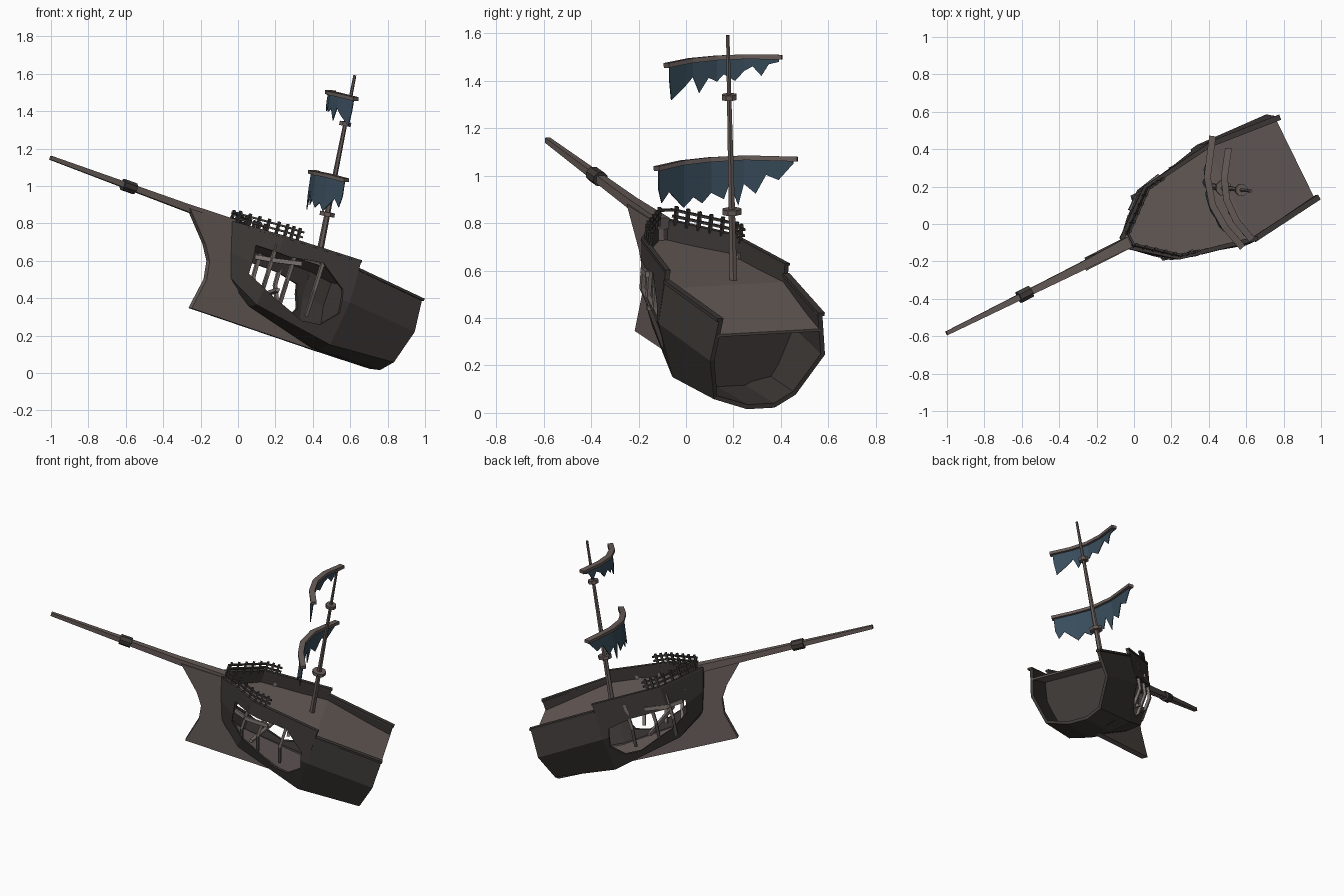
import bpy, bmesh
from math import radians, cos, sin, pi
from mathutils import Matrix, Vector

cube = bpy.data.objects.get("Cube")
if cube:
    bpy.data.objects.remove(cube, do_unlink=True)

# Ship frame: x runs aft, y across, z up the mast; the wreck is turned, pitched and rolled
SHIP = (Matrix.Rotation(radians(27), 4, 'Z') @ Matrix.Rotation(radians(17), 4, 'Y')
        @ Matrix.Rotation(radians(3), 4, 'X') @ Matrix.Translation((0, -0.048, 0)))
WORLD = Matrix.Identity(4)


def material(name, color):
    m = bpy.data.materials.new(name)
    m.use_nodes = True
    m.diffuse_color = (*color, 1)
    m.node_tree.nodes["Principled BSDF"].inputs["Base Color"].default_value = (*color, 1)
    return m


HULL = material("dark tarred wood", (0.047, 0.041, 0.038))
WOOD = material("weathered wood", (0.135, 0.108, 0.099))
PALE = material("pale bare wood", (0.2, 0.168, 0.155))
CLOTH = material("slate blue cloth", (0.04, 0.073, 0.105))


def build(name, verts, faces, mat, frame=SHIP):
    bm = bmesh.new()
    vs = [bm.verts.new(frame @ Vector(v)) for v in verts]
    for f in faces:
        bm.faces.new([vs[i] for i in f])
    bmesh.ops.recalc_face_normals(bm, faces=bm.faces)
    me = bpy.data.meshes.new(name)
    bm.to_mesh(me)
    bm.free()
    me.materials.append(mat)
    ob = bpy.data.objects.new(name, me)
    bpy.context.collection.objects.link(ob)
    return ob


def apply(ob, kind, **settings):
    mod = ob.modifiers.new(kind.lower(), kind)
    for k, v in settings.items():
        setattr(mod, k, v)
    bpy.context.view_layer.objects.active = ob
    bpy.ops.object.modifier_apply(modifier=mod.name)


def sweep(name, path, sizes, mat, sides=4, frame=SHIP):
    """Bar along a path; sizes holds (half width, half height) for each point."""
    path = [Vector(p) for p in path]
    if isinstance(sizes, tuple):
        sizes = [sizes] * len(path)
    n, verts, faces = len(path), [], []
    for i, p in enumerate(path):
        t = (path[min(i + 1, n - 1)] - path[max(i - 1, 0)]).normalized()
        side = t.cross(Vector((0, 0, 1)) if abs(t.z) < 0.85 else Vector((1, 0, 0))).normalized()
        top = side.cross(t)
        k = 1 / cos(pi / sides)
        for j in range(sides):
            a = 2 * pi * (j + 0.5) / sides
            verts.append(p + side * cos(a) * k * sizes[i][0] + top * sin(a) * k * sizes[i][1])
    for i in range(n - 1):
        for j in range(sides):
            b, q = i * sides, (j + 1) % sides
            faces.append((b + j, b + q, b + sides + q, b + sides + j))
    faces += [tuple(range(sides)), tuple(range((n - 1) * sides, n * sides))]
    return build(name, verts, faces, mat, frame)


def prism(name, outline, y0, y1, mat):
    n = len(outline)
    verts = [(x, y, z) for y in (y0, y1) for x, z in outline]
    faces = [(i, (i + 1) % n, n + (i + 1) % n, n + i) for i in range(n)]
    return build(name, verts, faces + [tuple(range(n)), tuple(range(n, 2 * n))], mat)


# Hull cross-sections: rail, bulge, chine, bottom as (x, half width, z, sideways shift)
STEM = [(-0.335, 0.03, 0.75, 0.02), (-0.29, 0.026, 0.6, 0.015),
        (-0.245, 0.022, 0.47, 0.01), (-0.225, 0.012, 0.44, 0)]
BOW = [(-0.085, 0.216, 0.75, 0.025), (-0.085, 0.2, 0.54, 0.025),
       (-0.085, 0.115, 0.365, 0.01), (-0.085, 0.03, 0.352, 0)]
WAIST = [(0.35, 0.289, 0.75, 0), (0.35, 0.3, 0.52, 0), (0.35, 0.212, 0.279, 0), (0.35, 0.07, 0.247, 0)]
STEP = [(0.35, 0.289, 0.705, 0)] + WAIST[1:]
STERN = [(0.785, 0.242, 0.667, 0.003), (0.785, 0.27, 0.486, 0.005),
         (0.745, 0.192, 0.302, -0.018), (0.755, 0.065, 0.253, 0.01)]


def lean(x):
    """Sideways drift of the bow."""
    return 0.025 * max(0, min(1, (0.35 - x) / 0.43))


def ring(section):
    return ([(x, d - y, z) for x, y, z, d in section]
            + [(x, d + y, z) for x, y, z, d in reversed(section)])


def loft(name, sections, closed_front):
    verts = [v for s in sections for v in ring(s)]
    faces = [(8 * r + i, 8 * r + i + 1, 8 * r + i + 9, 8 * r + i + 8)
             for r in range(len(sections) - 1) for i in range(7)]
    if closed_front:
        faces += [(i, i + 1, 6 - i, 7 - i) for i in range(3)]
    ob = build(name, verts, faces, HULL)
    apply(ob, 'SOLIDIFY', thickness=0.02, offset=-1)
    return ob


fore_hull = loft("fore_hull", [STEM, BOW, WAIST], True)
aft_hull = loft("aft_hull", [STEP, STERN], False)

# Broken holes in both sides of the fore hull
HOLE = [(-0.19, 0.665), (-0.02, 0.655), (0.157, 0.68), (0.295, 0.575), (0.325, 0.45),
        (0.26, 0.365), (0.165, 0.355), (-0.06, 0.445), (-0.17, 0.51)]
for side, cap in ((-1, 1), (1, 0.6)):
    cutter = prism("hole_cutter", [(x, min(z, cap)) for x, z in HOLE], side * 0.06, side * 0.6, HULL)
    cutter.hide_render = True
    apply(fore_hull, 'BOOLEAN', operation='DIFFERENCE', object=cutter, solver='EXACT')
    bpy.data.objects.remove(cutter, do_unlink=True)

# Bulkhead closing the open stern cavity
mid = [tuple(Vector(a).lerp(Vector(b), 0.3)) for a, b in zip(STEP, STERN)]
mid = [(mid[0][0], y - 0.008, min(z, 0.64), d) for x, y, z, d in mid]
build("stern_bulkhead", ring(mid), [tuple(range(8))], HULL)


# Deck and lower floor
def planking(name, rows, mat):
    verts = [(x, s * y + lean(x), z) for x, y, z in rows for s in (-1, 1)]
    faces = [(2 * i, 2 * i + 1, 2 * i + 3, 2 * i + 2) for i in range(len(rows) - 1)]
    ob = build(name, verts, faces, mat)
    apply(ob, 'SOLIDIFY', thickness=0.012, offset=0)


planking("deck", [(-0.3, 0.02, 0.668), (-0.085, 0.2, 0.668), (0.35, 0.28, 0.668),
                  (0.785, 0.24, 0.596)], WOOD)
planking("lower_floor", [(-0.15, 0.03, 0.41), (-0.08, 0.07, 0.385), (0.35, 0.17, 0.29),
                         (0.47, 0.17, 0.29)], WOOD)

# Keel fin and stem post
prism("keel_fin", [(-0.583, 0.745), (-0.434, 0.59), (-0.383, 0.511), (-0.369, 0.414),
                   (-0.406, 0.241), (0.4, 0.243), (0.34, 0.262), (-0.1, 0.37),
                   (-0.22, 0.45), (-0.315, 0.75)], -0.02, 0.02, WOOD)

# Bowsprit and its band
sweep("bowsprit", [(-1.444, 0.022, 0.764), (-0.6, 0.012, 0.747), (-0.3, 0.012, 0.745)],
      [(0.011, 0.011), (0.022, 0.02), (0.03, 0.025)], WOOD)
sweep("bowsprit_band", [(-0.99, 0.017, 0.754), (-0.915, 0.017, 0.753)], (0.032, 0.03), HULL, 8)

# Rail caps, bow railings and exposed frames, repeated on each side
for s, tag in ((-1, "near"), (1, "far")):
    def m(points):
        return [(x, s * y + lean(x), z) for x, y, z in points]

    sweep(tag + "_fore_cap", m([(-0.33, 0.02, 0.75), (-0.085, 0.207, 0.75), (0.355, 0.281, 0.75)]),
          (0.012, 0.006), HULL)
    sweep(tag + "_aft_cap", m([(0.35, 0.281, 0.705), (0.79, 0.238, 0.667)]), (0.015, 0.007), HULL)

    corner = [Vector((-0.3, 0.03, 0)), Vector((-0.085, 0.198, 0)), Vector((0.02, 0.216, 0))]
    for h in (0.778, 0.805):
        sweep(tag + "_railing", m([p + Vector((0, 0, h)) for p in corner]), (0.006, 0.005), HULL)
    for a, b, count in ((corner[0], corner[1], 5), (corner[1], corner[2], 3)):
        for i in range(count):
            x, y, _ = a.lerp(b, (i + 0.3) / count)
            sweep(tag + "_railing_post", m([(x, y, 0.74), (x, y, 0.822)]), (0.007, 0.007), HULL)

    sweep(tag + "_stringer", m([(-0.172, 0.13, 0.605), (-0.085, 0.2, 0.615), (0.05, 0.236, 0.64)]),
          (0.008, 0.012), PALE)
    for x, y in ((-0.1, 0.185), (0.01, 0.205), (0.16, 0.24)):
        sweep(tag + "_rib", m([(x, y + 0.005, 0.7), (x, y, 0.53), (x + 0.03, y - 0.07, 0.39)]),
              (0.009, 0.009), PALE)
sweep("hold_beam", [(-0.02, -0.17, 0.47), (0.08, 0.2, 0.45)], (0.01, 0.01), PALE)
sweep("bow_railing", [(-0.3, -0.01, 0.805), (-0.3, 0.055, 0.805)], (0.006, 0.005), HULL)

# Mast and its collars
foot, head = Vector((0.42, 0.2, 0.56)), Vector((0.625, 0.176, 1.592))
sweep("mast", [foot, head], [(0.016, 0.016), (0.007, 0.007)], WOOD, 6, WORLD)
for z, r in ((0.28, 0.04), (0.748, 0.031)):
    c, d = foot.lerp(head, z), (head - foot).normalized() * 0.011
    sweep("mast_collar", [c - d, c + d], (r, r), WOOD, 8, WORLD)


# Curved yards with torn sails; each tear is (place along yard, cloth length)
HANG = Vector((-0.15, 0, -1))


def rig(tag, points, tears):
    pts = [Vector(p) for p in points]
    sweep(tag + "_yard", pts, (0.018, 0.01), WOOD, 4, WORLD)

    def along(t):
        f = min(t, 0.9999) * (len(pts) - 1)
        return pts[int(f)].lerp(pts[int(f) + 1], f % 1)

    verts = [p for t, d in tears for p in (along(t), along(t) + HANG * d)]
    faces = [(2 * i, 2 * i + 1, 2 * i + 3, 2 * i + 2) for i in range(len(tears) - 1)]
    sail = build(tag + "_sail", verts, faces, CLOTH, WORLD)
    apply(sail, 'SOLIDIFY', thickness=0.005, offset=0)


rig("lower", [(0.58, -0.125, 1.03), (0.485, -0.015, 1.055), (0.42, 0.1, 1.068),
              (0.392, 0.25, 1.076), (0.42, 0.47, 1.07)],
    [(0.02, 0.09), (0.05, 0.15), (0.12, 0.11), (0.26, 0.19), (0.35, 0.15), (0.43, 0.18),
     (0.51, 0.14), (0.6, 0.17), (0.64, 0.1), (0.7, 0.2), (0.74, 0.11), (0.8, 0.15),
     (0.85, 0.07), (0.91, 0.09), (0.98, 0.02)])
rig("upper", [(0.63, -0.083, 1.465), (0.545, 0.02, 1.486), (0.495, 0.13, 1.497),
              (0.483, 0.25, 1.502), (0.505, 0.405, 1.5)],
    [(0.03, 0.06), (0.05, 0.15), (0.2, 0.1), (0.27, 0.07), (0.33, 0.14), (0.42, 0.08),
     (0.5, 0.1), (0.56, 0.07), (0.66, 0.1), (0.74, 0.06), (0.8, 0.04), (0.86, 0.08),
     (0.91, 0.03), (0.98, 0.02)])
